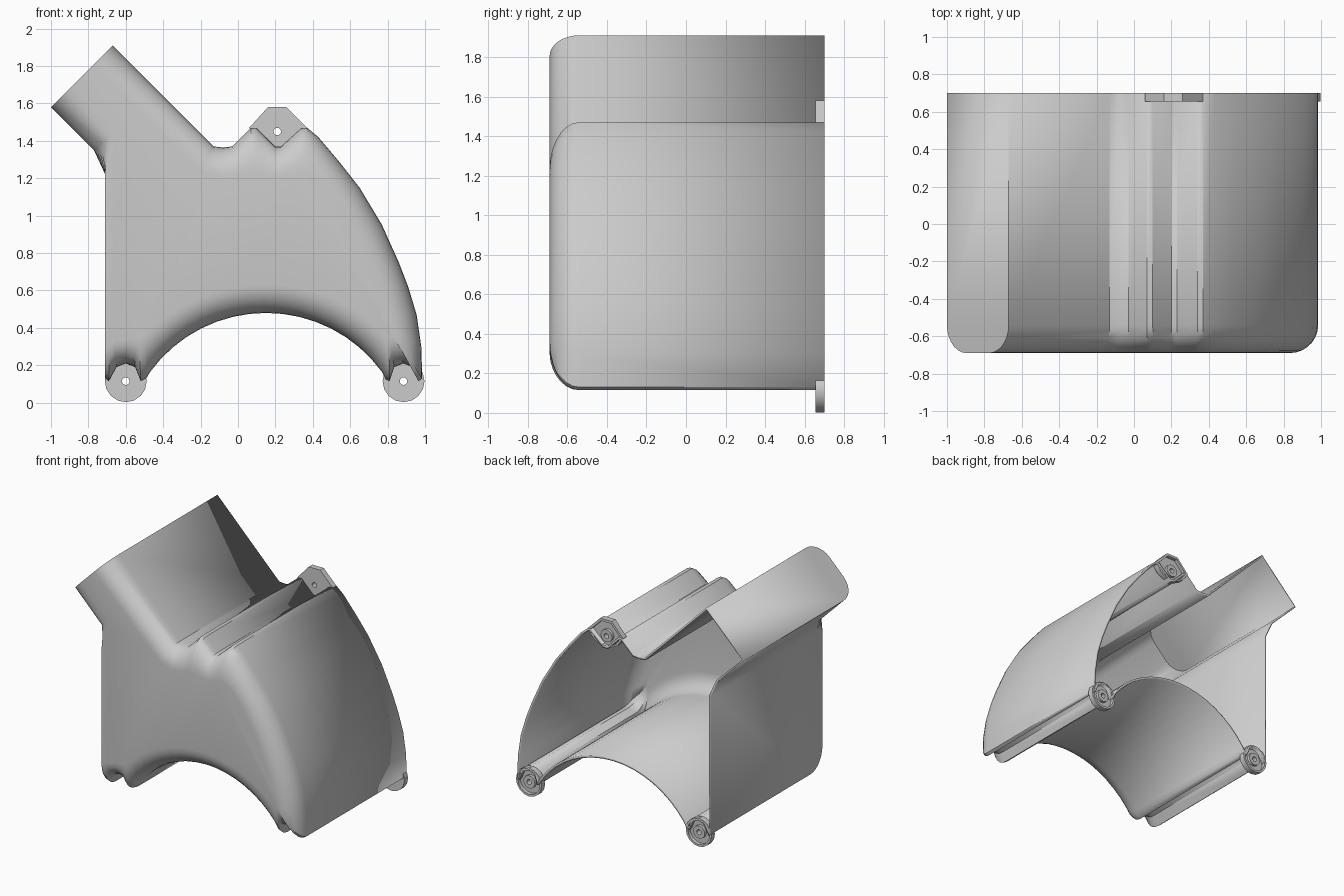
import bpy, bmesh, math
from mathutils import Vector

if "Cube" in bpy.data.objects:
    bpy.data.objects.remove(bpy.data.objects["Cube"])

BACK, FILLET_Y, R = 0.70, -0.54, 0.15   # open back, start of front rounding, its radius


def finish(bm, name, angle=35):
    bmesh.ops.recalc_face_normals(bm, faces=bm.faces)
    me = bpy.data.meshes.new(name)
    bm.to_mesh(me)
    bm.free()
    ob = bpy.data.objects.new(name, me)
    bpy.context.collection.objects.link(ob)
    bpy.ops.object.select_all(action='DESELECT')
    ob.select_set(True)
    bpy.context.view_layer.objects.active = ob
    bpy.ops.object.shade_smooth_by_angle(angle=math.radians(angle))
    return ob


def bridge(bm, a, b):
    n = len(a)
    for i in range(n):
        bm.faces.new((a[i], a[(i + 1) % n], b[(i + 1) % n], b[i]))


# Profile points: outline x, z followed by the matching edge of the flat front, x, z
left_leg = [(-.71, .13, -.71, .30), (-.69, .115, -.69, .31), (-.65, .19, -.66, .33),
            (-.60, .21, -.60, .335), (-.55, .19, -.55, .34), (-.52, .115, -.53, .345),
            (-.49, .13, -.51, .35)]
right_leg = [(.79, .125, .803, .360), (.81, .115, .807, .355), (.835, .19, .812, .352),
             (.885, .21, .82, .352), (.935, .19, .826, .355), (.965, .115, .83, .36)]
right_wall = [(.985, .13, .833, .365), (.98, .30, .832, .39), (.955, .47, .805, .46),
              (.91, .62, .765, .58), (.86, .75, .72, .69), (.77, .95, .64, .87),
              (.65, 1.15, .53, 1.06), (.54, 1.29, .43, 1.19)]
top = [(.43, 1.42, .38, 1.22), (.37, 1.47, .33, 1.23), (.34, 1.47, .30, 1.22),
       (.23, 1.37, .23, 1.21), (.20, 1.37, .20, 1.21), (.10, 1.47, .12, 1.22),
       (.07, 1.47, .06, 1.23), (-.03, 1.37, -.01, 1.22), (-.08, 1.365, -.10, 1.21),
       (-.13, 1.37, -.20, 1.25)]
nozzle = [(-.67, 1.91, -.775, 1.805), (-1, 1.58, -.895, 1.685),
          (-.77, 1.35, -.66, 1.44), (-.71, 1.22, -.71, 1.22)]

# Arched underside
arch = []
for i in range(17):
    t = i / 16
    a, b = math.radians(144 - 108 * t), math.radians(135 - 90 * t)
    arch.append((.15 + .767 * math.cos(a), -.287 + .767 * math.sin(a),
                 .15 + .917 * math.cos(b), -.287 + .917 * math.sin(b)))

profile = left_leg + arch + right_leg + right_wall + top + nozzle

# Thin-walled housing: open at the back, rounded over to a flat front
bm = bmesh.new()
rings = [[bm.verts.new((p[0], BACK, p[1])) for p in profile]]
STEPS = 7
for k in range(STEPS + 1):
    a = math.pi / 2 * k / STEPS
    f, y = 1 - math.cos(a), FILLET_Y - R * math.sin(a)
    rings.append([bm.verts.new((p[0] + (p[2] - p[0]) * f, y, p[1] + (p[3] - p[1]) * f))
                  for p in profile])
for a, b in zip(rings, rings[1:]):
    bridge(bm, a, b)
bm.faces.new(rings[-1])
bmesh.ops.remove_doubles(bm, verts=bm.verts, dist=1e-5)
bmesh.ops.recalc_face_normals(bm, faces=bm.faces)
# make the normals point out (front face looks to -y)
front = min(bm.faces, key=lambda f: f.calc_center_median().y)
flip = front.normal.y > 0
housing = finish(bm, "housing_shell")
if flip or max(housing.data.polygons, key=lambda p: len(p.vertices)).normal.y > 0:
    housing.data.flip_normals()
wall = housing.modifiers.new("wall", 'SOLIDIFY')
wall.thickness, wall.offset = 0.018, -1


# Screw lugs: cupped plate with a rim, a central boss and a through hole
def lug(name, cx, cz, outline):
    bm = bmesh.new()

    def ring(y, scale=None, radius=None):
        out = []
        for x, z in outline:
            d = Vector((x - cx, z - cz))
            d = d * scale if scale else d.normalized() * radius
            out.append(bm.verts.new((cx + d.x, y, cz + d.y)))
        return out

    loops = [ring(.655, radius=.02), ring(.655, scale=1), ring(BACK, scale=1),
             ring(BACK, scale=.85), ring(.672, scale=.85), ring(.672, radius=.05),
             ring(.695, radius=.05), ring(.695, radius=.02)]
    for a, b in zip(loops, loops[1:] + loops[:1]):
        bridge(bm, a, b)
    return finish(bm, name)


def circle(cx, cz, r, n=16):
    return [(cx + r * math.cos(2 * math.pi * i / n), cz + r * math.sin(2 * math.pi * i / n))
            for i in range(n)]


for name, x in (("left_screw_lug", -.60), ("right_screw_lug", .885)):
    lug(name, x, .115, circle(x, .115, .112))

corner = [(.37, 1.47), (.26, 1.58), (.16, 1.58), (.06, 1.47), (.11, 1.40), (.21, 1.35), (.32, 1.40)]
outline = []
for p, q in zip(corner, corner[1:] + corner[:1]):
    outline += [p, ((p[0] + q[0]) / 2, (p[1] + q[1]) / 2)]
lug("top_screw_lug", .21, 1.45, outline)
